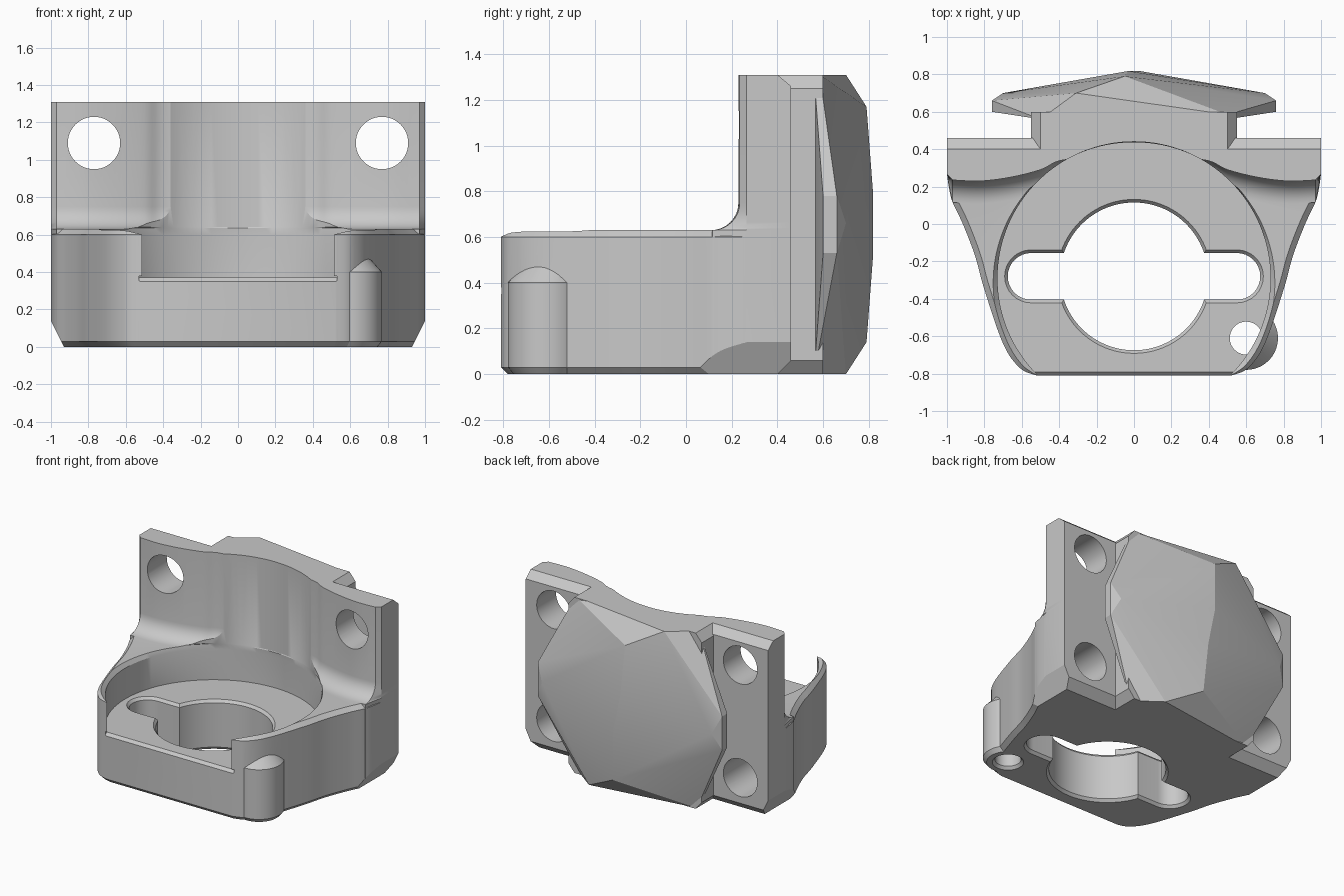
import bpy, bmesh, math
from mathutils import Vector

if "Cube" in bpy.data.objects:
    bpy.data.objects.remove(bpy.data.objects["Cube"])

grey = bpy.data.materials.new("plain grey")
grey.use_nodes = True
GREY = (0.58, 0.58, 0.58, 1)
grey.diffuse_color = GREY
grey.node_tree.nodes["Principled BSDF"].inputs["Base Color"].default_value = GREY


def make(name, bm):
    bmesh.ops.recalc_face_normals(bm, faces=bm.faces)
    mesh = bpy.data.meshes.new(name)
    bm.to_mesh(mesh)
    bm.free()
    mesh.materials.append(grey)
    obj = bpy.data.objects.new(name, mesh)
    bpy.context.collection.objects.link(obj)
    return obj


def loft(name, rings):
    """Closed solid through rings with equal point counts."""
    bm = bmesh.new()
    loops = [[bm.verts.new(p) for p in ring] for ring in rings]
    n = len(loops[0])
    for a, b in zip(loops, loops[1:]):
        for i in range(n):
            j = (i + 1) % n
            bm.faces.new((a[i], a[j], b[j], b[i]))
    bm.faces.new(loops[0][::-1])
    bm.faces.new(loops[-1])
    return make(name, bm)


def at_z(poly, z):
    return [(x, y, z) for x, y in poly]


def along_y(name, poly, y0, y1):
    return loft(name, [[(x, y, z) for x, z in poly] for y in (y0, y1)])


def circle(cx, cy, r, n=72):
    return [(cx + r * math.cos(math.tau * i / n), cy + r * math.sin(math.tau * i / n))
            for i in range(n)]


def stadium(cy, half, r, n=16):
    pts = []
    for side in (1, -1):
        for i in range(n + 1):
            a = math.pi * (i / n - 0.5)
            pts.append((side * (half + r * math.cos(a)), cy + side * r * math.sin(a)))
    return pts


def smooth_path(pts, steps=6):
    """Catmull-Rom curve through the points."""
    p = [Vector(q) for q in [pts[0]] + pts + [pts[-1]]]
    out = []
    for a, b, c, d in zip(p, p[1:], p[2:], p[3:]):
        for i in range(steps):
            t = i / steps
            out.append(0.5 * (2 * b + (c - a) * t + (2 * a - 5 * b + 4 * c - d) * t * t
                              + (3 * b - a - 3 * c + d) * t ** 3))
    return [tuple(v) for v in out] + [tuple(pts[-1])]


def inset(poly, d):
    """Move a counter-clockwise outline inwards."""
    out = []
    for i, q in enumerate(poly):
        a, b, c = Vector(poly[i - 1]), Vector(q), Vector(poly[(i + 1) % len(poly)])
        t = (b - a).normalized() + (c - b).normalized()
        t.normalize()
        out.append((b.x - t.y * d, b.y + t.x * d))
    return out


def boolean(target, tool, operation):
    mod = target.modifiers.new(tool.name, "BOOLEAN")
    mod.operation = operation
    mod.solver = "EXACT"
    mod.object = tool
    bpy.context.view_layer.objects.active = target
    bpy.ops.object.modifier_apply(modifier=mod.name)
    bpy.data.objects.remove(tool)


# Curved base cup
side = smooth_path([(0.52, -0.81), (0.61, -0.77), (0.70, -0.64), (0.80, -0.35),
                    (0.85, -0.17), (0.915, 0.0), (0.975, 0.13), (0.998, 0.25)])
outline = side + [(0.998, 0.38), (-0.998, 0.38)] + [(-x, y) for x, y in side[::-1]]
rim = inset(outline, 0.03)
body = loft("mount_body", [at_z(rim, 0), at_z(outline, 0.03),
                           at_z(outline, 0.60), at_z(rim, 0.63)])

# Upright plate with a curved front and a fillet at its foot
half = smooth_path([(0.0, 0.345), (0.36, 0.345), (0.50, 0.29), (0.66, 0.25),
                    (0.82, 0.23), (0.97, 0.235)])
front = [(-x, y) for x, y in half[:0:-1]] + half


def plate_ring(z, drop, back):
    edge = 0.265
    pts = [(x, y - drop) for x, y in front]
    return at_z(pts + [(1, edge), (1, back), (-1, back), (-1, edge)], z)


R = 0.12
rings = [plate_ring(0, R, 0.40), plate_ring(0.06, R, 0.46)]
for i in range(9):
    a = math.pi / 2 * i / 8
    rings.append(plate_ring(0.63 + R - R * math.cos(a), R - R * math.sin(a), 0.46))
rings += [plate_ring(1.26, 0, 0.46), plate_ring(1.31, 0, 0.40)]
boolean(body, loft("plate", rings), "UNION")

# Neck joining the plate and the rear pad
neck = [(-0.5, 0), (0.5, 0), (0.55, 0.06), (0.55, 1.25), (0.5, 1.31),
        (-0.5, 1.31), (-0.55, 1.25), (-0.55, 0.06)]
boolean(body, along_y("neck", neck, 0.36, 0.60), "UNION")

# Corner boss around the small hole
boss = [(0.145, 0.0, 0.0), (0.17, 0.03, 0.0), (0.17, 0.40, 0.0), (0.10, 0.50, -0.02),
        (0.03, 0.57, -0.05)]
boolean(body, loft("boss", [at_z(circle(0.60 + s, -0.61 - s, r, 40), z)
                            for r, z, s in boss]), "UNION")

# Round pocket with a chamfered rim, open at the front
pocket = [(0.37, -0.29, 0.73), (0.60, -0.29, 0.73), (0.635, -0.32, 0.757),
          (0.64, -0.29, 0.73), (1.5, -0.29, 0.73)]
boolean(body, loft("pocket", [at_z(circle(0, cy, r, 128), z) for z, cy, r in pocket]),
        "DIFFERENCE")
lip = [(-0.83, 0.33), (-0.78, 0.38), (-0.83, 0.38)]
boolean(body, loft("lip_cut", [[(x, y, z) for y, z in lip] for x in (-0.53, 0.53)]),
        "DIFFERENCE")

# Floor opening: round hole crossed by a long slot, chamfered on both ends
steps = [(-0.01, 0.025), (0.02, 0), (0.35, 0), (0.38, 0.025)]
boolean(body, loft("floor_hole", [at_z(circle(0, -0.28, 0.395 + e, 96), z)
                                  for z, e in steps]), "DIFFERENCE")
boolean(body, loft("floor_slot", [at_z(stadium(-0.28, 0.55, 0.125 + e), z)
                                  for z, e in steps]), "DIFFERENCE")
small = [(-0.01, 0.115), (0.02, 0.088), (0.45, 0.088)]
boolean(body, loft("small_hole", [at_z(circle(0.60, -0.61, r, 40), z)
                                  for z, r in small]), "DIFFERENCE")

# Screw holes and slanted lower corners
for s in (1, -1):
    boolean(body, along_y("upper_hole", circle(s * 0.77, 1.09, 0.14, 48), 0, 0.55),
            "DIFFERENCE")
    boolean(body, along_y("lower_hole", circle(s * 0.77, 0.25, 0.14, 48), 0.15, 0.55),
            "DIFFERENCE")
    wedge = [(s * 0.91, -0.04), (s * 1.03, 0.20), (s * 1.03, -0.04)]
    boolean(body, along_y("corner_cut", wedge, -0.3, 0.6), "DIFFERENCE")

# Faceted rear pad, the same after half a turn
facets = [(0.5, 0.585, 1.31), (-0.31, 0.70, 1.31), (-0.5, 0.56, 1.31), (0.5, 0.56, 1.31),
          (0.76, 0.66, 0.78), (0.76, 0.66, 0.53), (0.76, 0.60, 0.78), (0.76, 0.60, 0.53),
          (0.70, 0.70, 0.66), (-0.05, 0.79, 1.17), (-0.03, 0.818, 0.80)]
bm = bmesh.new()
for x, y, z in facets:
    bm.verts.new((x, y, z))
    bm.verts.new((-x, y, 1.31 - z))
hull = bmesh.ops.convex_hull(bm, input=bm.verts)
loose = [v for v in bm.verts if not v.link_faces]
bmesh.ops.delete(bm, geom=loose, context="VERTS")
bmesh.ops.dissolve_limit(bm, angle_limit=0.01, verts=bm.verts, edges=bm.edges)
pad = make("rear_pad", bm)

# Smooth curves, crisp edges
for obj, angle in ((body, 25), (pad, 12)):
    bpy.ops.object.select_all(action="DESELECT")
    obj.select_set(True)
    bpy.context.view_layer.objects.active = obj
    bpy.ops.object.shade_smooth_by_angle(angle=math.radians(angle))
